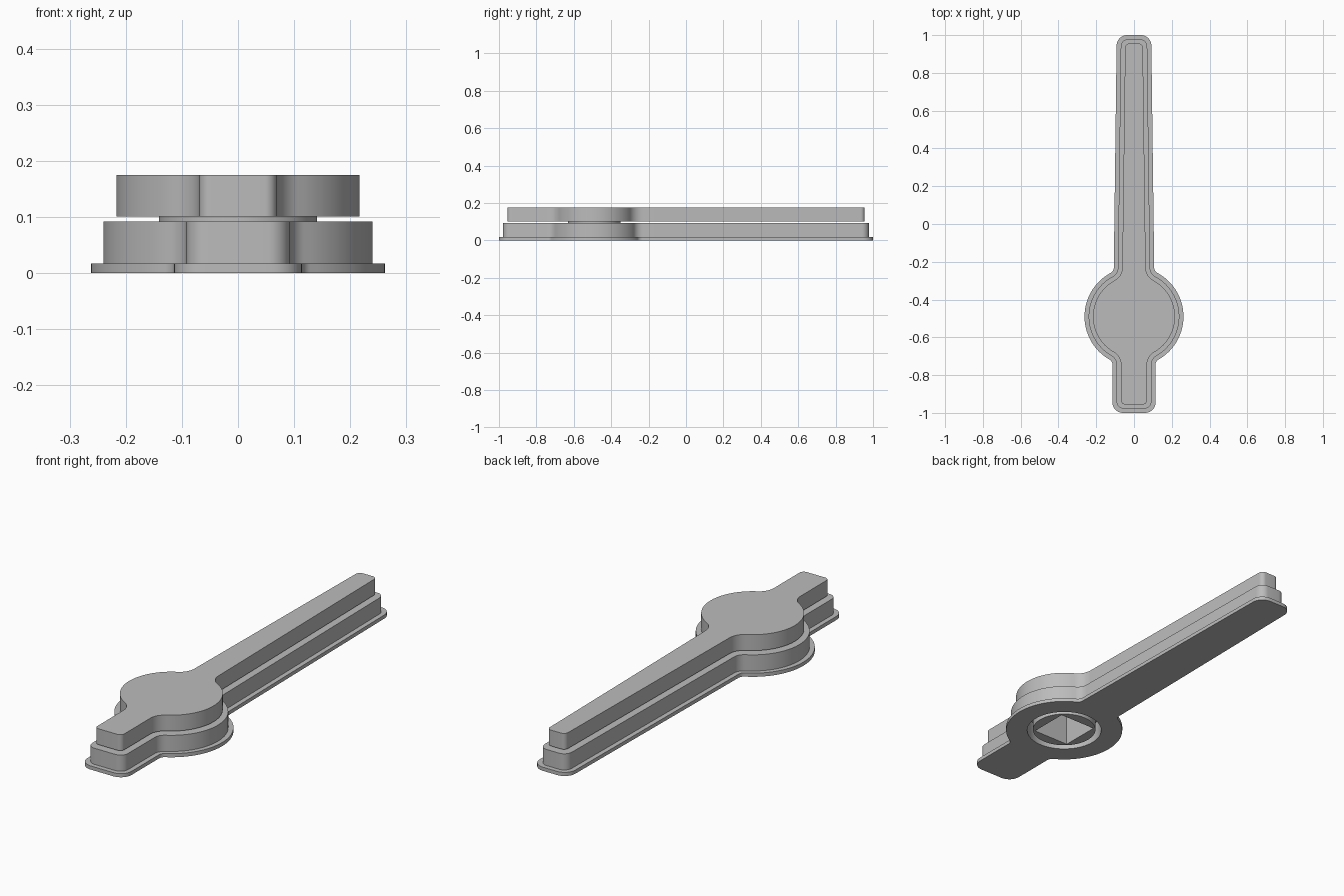
import bpy
import bmesh
from math import atan2, cos, sin, pi, sqrt, radians

cube = bpy.data.objects.get("Cube")
if cube:
    bpy.data.objects.remove(cube, do_unlink=True)

HUB_Y = -0.49

grey = bpy.data.materials.new("plain_grey")
grey.use_nodes = True
grey.diffuse_color = (0.5, 0.5, 0.5, 1)
grey.node_tree.nodes["Principled BSDF"].inputs["Base Color"].default_value = (0.5, 0.5, 0.5, 1)


def arc(cx, cy, r, a0, a1, n):
    return [(cx + r * cos(a0 + (a1 - a0) * i / n),
             cy + r * sin(a0 + (a1 - a0) * i / n)) for i in range(n + 1)]


def pointer_outline(inset):
    """Tail, round hub and tapering arm, shrunk evenly by inset."""
    hub, tail, root, tip = (w - inset for w in (0.262, 0.114, 0.107, 0.092))
    end = 1 - inset
    corner = 0.055 - 0.75 * inset
    fillet = 0.03 + inset

    def fillet_height(w):
        return sqrt((hub + fillet) ** 2 - (w + fillet) ** 2)

    low, high = fillet_height(tail), fillet_height(root)
    xt, xr = tail + fillet, root + fillet
    half = arc(tail - corner, corner - end, corner, -pi / 2, 0, 8)
    half += arc(xt, HUB_Y - low, fillet, pi, atan2(low, -xt), 8)
    half += arc(0, HUB_Y, hub, atan2(-low, xt), atan2(high, xr), 40)[1:-1]
    half += arc(xr, HUB_Y + high, fillet, atan2(-high, -xr), -pi, 8)
    half += arc(tip - corner, end - corner, corner, 0, pi / 2, 8)
    return half + [(-x, y) for x, y in reversed(half)]


def circle(r, n=64):
    return arc(0, HUB_Y, r, 0, 2 * pi, n)[:-1]


def prism(name, outline, z0, z1):
    bm = bmesh.new()
    base = bm.faces.new([bm.verts.new((x, y, z0)) for x, y in outline])
    base.normal_update()
    top = bmesh.ops.extrude_face_region(bm, geom=[base])["geom"]
    verts = [v for v in top if isinstance(v, bmesh.types.BMVert)]
    bmesh.ops.translate(bm, vec=(0, 0, z1 - z0), verts=verts)
    bmesh.ops.recalc_face_normals(bm, faces=bm.faces)
    mesh = bpy.data.meshes.new(name)
    bm.to_mesh(mesh)
    bm.free()
    mesh.materials.append(grey)
    obj = bpy.data.objects.new(name, mesh)
    bpy.context.collection.objects.link(obj)
    return obj


def cut(obj, outline, z0, z1):
    cutter = prism("cutter", outline, z0, z1)
    cutter.hide_render = True
    mod = obj.modifiers.new("hole", "BOOLEAN")
    mod.operation, mod.object, mod.solver = "DIFFERENCE", cutter, "EXACT"
    bpy.context.view_layer.objects.active = obj
    bpy.ops.object.modifier_apply(modifier=mod.name)
    bpy.data.objects.remove(cutter, do_unlink=True)


# Stacked layers
flange = prism("base_flange", pointer_outline(0), 0, 0.017)
body = prism("lower_pointer", pointer_outline(0.022), 0.017, 0.092)
lid = prism("upper_pointer", pointer_outline(0.045), 0.101, 0.175)

# Round shaft under the upper pointer, loose in the bore of the lower one
shaft = prism("shaft", circle(0.141), 0.004, 0.101)
for part in (flange, body):
    cut(part, circle(0.167), -0.05, 0.15)

# Square socket running up the shaft into the upper pointer
socket = arc(0, HUB_Y, 0.132, pi / 4, 2.25 * pi, 4)[:-1]
for part in (shaft, lid):
    cut(part, socket, -0.05, 0.16)

bpy.ops.object.select_all(action="DESELECT")
for part in (flange, body, lid, shaft):
    part.select_set(True)
bpy.context.view_layer.objects.active = lid
bpy.ops.object.shade_smooth_by_angle(angle=radians(30))
